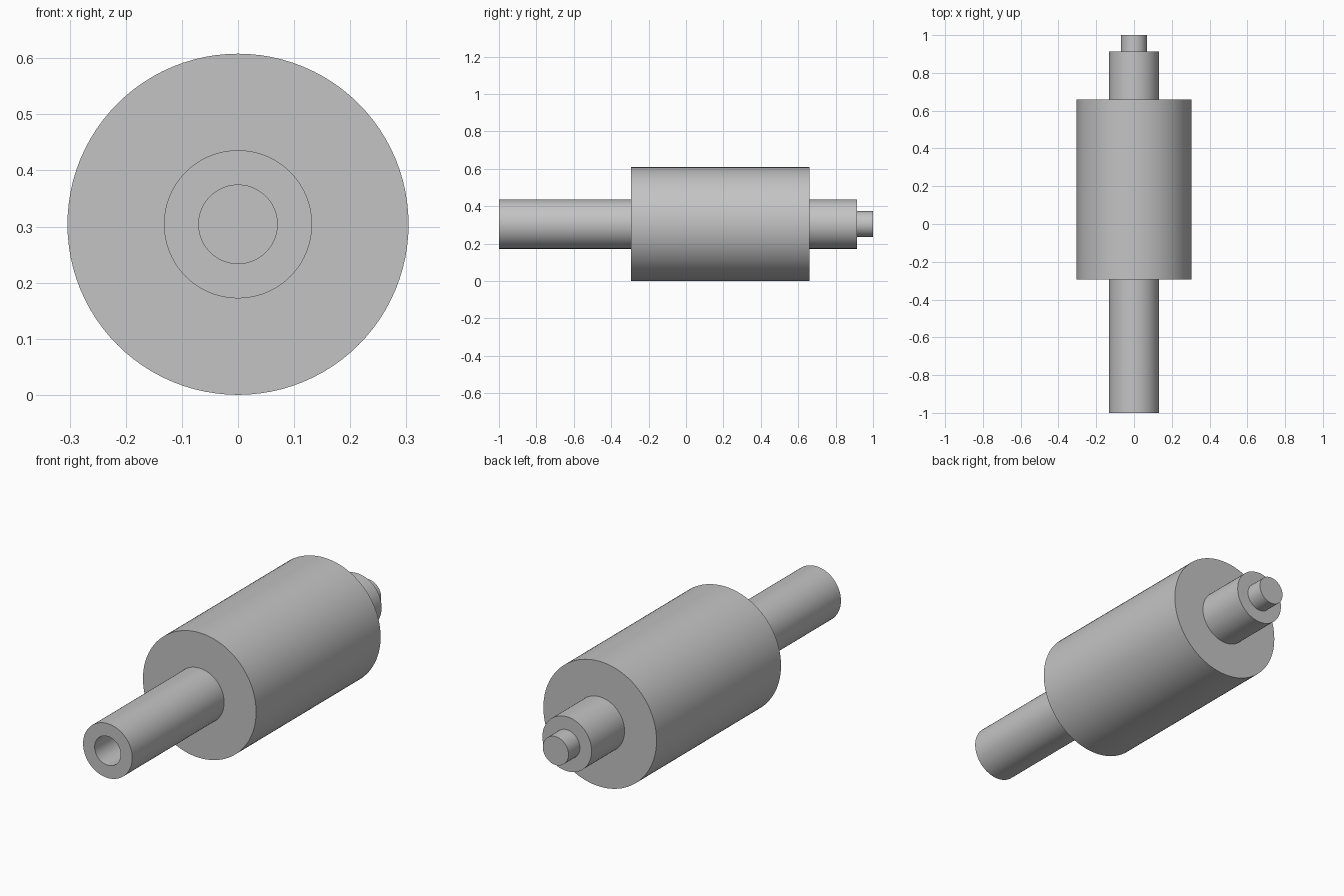
import bpy, bmesh, math
from mathutils import Matrix, Vector

if "Cube" in bpy.data.objects:
    bpy.data.objects.remove(bpy.data.objects["Cube"])

SEGMENTS = 96
AXIS_Z = 0.304

grey = bpy.data.materials.new("plain grey")
grey.diffuse_color = (0.55, 0.55, 0.55, 1)
grey.use_nodes = True
grey.node_tree.nodes["Principled BSDF"].inputs["Base Color"].default_value = grey.diffuse_color


def lathe(name, profile, mat):
    """Spin a (radius, y) profile around the horizontal y axis."""
    bm = bmesh.new()
    verts = [bm.verts.new((r, y, 0)) for r, y in profile]
    edges = [bm.edges.new(pair) for pair in zip(verts, verts[1:])]
    bmesh.ops.spin(bm, geom=verts + edges, cent=(0, 0, 0), axis=(0, 1, 0),
                   angle=math.tau, steps=SEGMENTS, use_duplicate=False)
    bmesh.ops.remove_doubles(bm, verts=bm.verts, dist=1e-5)
    bmesh.ops.recalc_face_normals(bm, faces=bm.faces)
    bmesh.ops.transform(bm, matrix=Matrix.Translation(Vector((0, 0, AXIS_Z))),
                        verts=bm.verts)
    mesh = bpy.data.meshes.new(name)
    bm.to_mesh(mesh)
    bm.free()
    obj = bpy.data.objects.new(name, mesh)
    bpy.context.collection.objects.link(obj)
    mesh.materials.append(mat)
    bpy.ops.object.select_all(action='DESELECT')
    obj.select_set(True)
    bpy.context.view_layer.objects.active = obj
    bpy.ops.object.shade_smooth_by_angle(angle=math.radians(30))
    return obj


# One turned solid: blind bore, front shaft, drum, rear shaft, end pin
lathe("stepped_roller", [
    (0, -0.75), (0.07, -0.75), (0.07, -1.0),      # bore in the front end
    (0.132, -1.0), (0.132, -0.295),               # front shaft
    (0.304, -0.295), (0.304, 0.66),               # drum
    (0.132, 0.66), (0.132, 0.913),                # rear shaft
    (0.069, 0.913), (0.069, 1.0), (0, 1.0),       # end pin
], grey)
